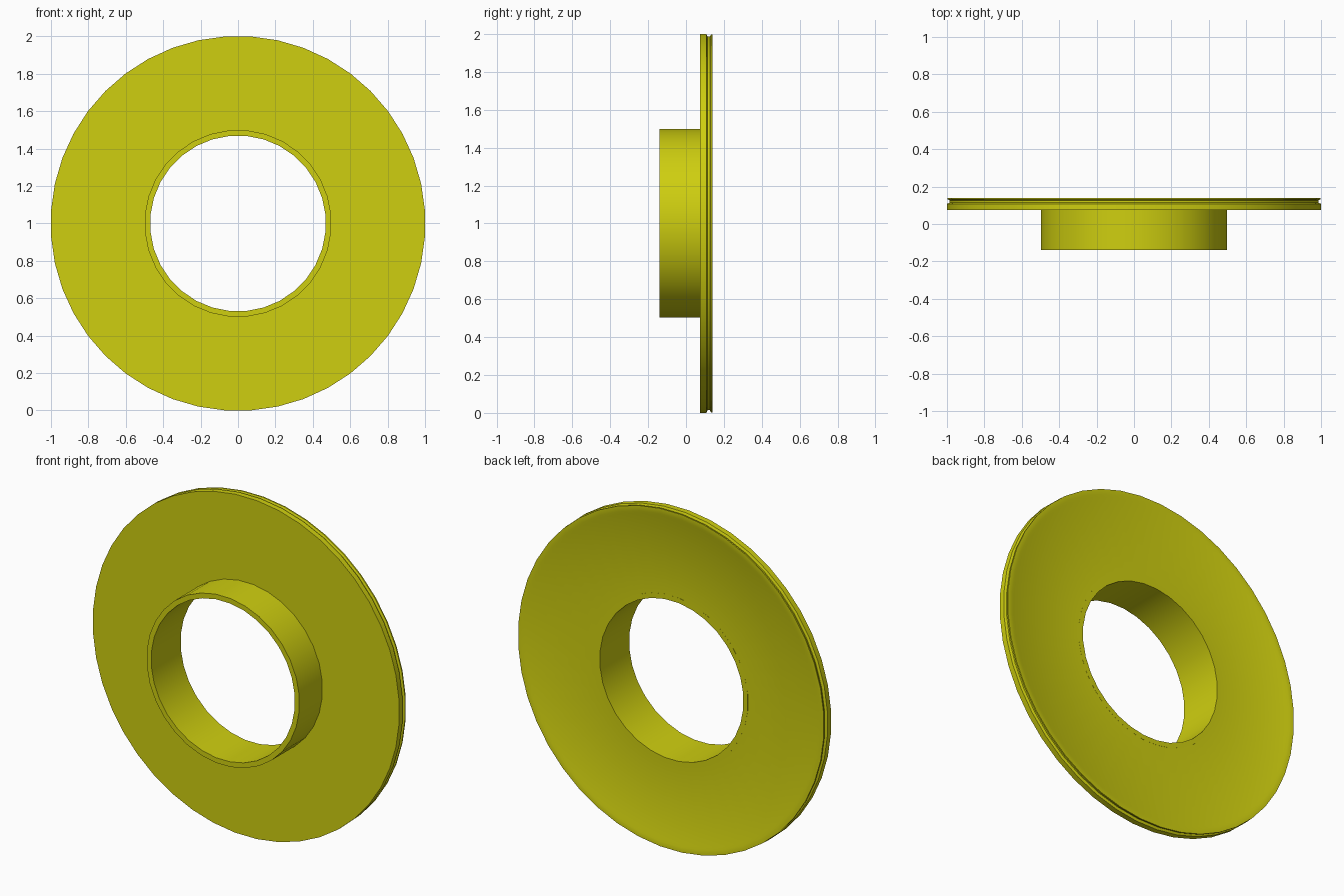
import bpy, bmesh, math

cube = bpy.data.objects.get("Cube")
if cube:
    bpy.data.objects.remove(cube, do_unlink=True)

# Single yellow finish
yellow = bpy.data.materials.new("yellow")
colour = (0.62, 0.62, 0.005, 1.0)
yellow.diffuse_color = colour
yellow.use_nodes = True
yellow.node_tree.nodes["Principled BSDF"].inputs["Base Color"].default_value = colour


def lathe(name, profile, sides):
    """Spin a closed (radius, y) profile around the y axis, centred at z = 1."""
    bm = bmesh.new()
    rings = []
    for i in range(sides):
        a = 2 * math.pi * (i + 0.5) / sides
        rings.append([bm.verts.new((r * math.sin(a), y, 1 + r * math.cos(a)))
                      for r, y in profile])
    n = len(profile)
    for i in range(sides):
        p, q = rings[i], rings[(i + 1) % sides]
        for j in range(n):
            k = (j + 1) % n
            bm.faces.new((p[j], p[k], q[k], q[j]))
    bmesh.ops.recalc_face_normals(bm, faces=bm.faces)
    mesh = bpy.data.meshes.new(name)
    bm.to_mesh(mesh)
    bm.free()
    mesh.materials.append(yellow)
    obj = bpy.data.objects.new(name, mesh)
    bpy.context.collection.objects.link(obj)
    bpy.ops.object.select_all(action='DESELECT')
    obj.select_set(True)
    bpy.context.view_layer.objects.active = obj
    bpy.ops.object.shade_smooth_by_angle(angle=math.radians(30))
    return obj


# Thin flange: flat front, grooved rim, shallow lip around the back
lathe("flange", [
    (0.49, 0.075), (1.002, 0.075), (1.002, 0.108),
    (0.988, 0.114), (0.988, 0.126), (1.0, 0.132),
    (1.0, 0.14), (0.97, 0.14), (0.955, 0.134), (0.49, 0.134),
], 44)

# Hollow hub projecting forward through the flange
lathe("hub", [(0.47, -0.14), (0.50, -0.14), (0.50, 0.1345), (0.47, 0.1345)], 32)
